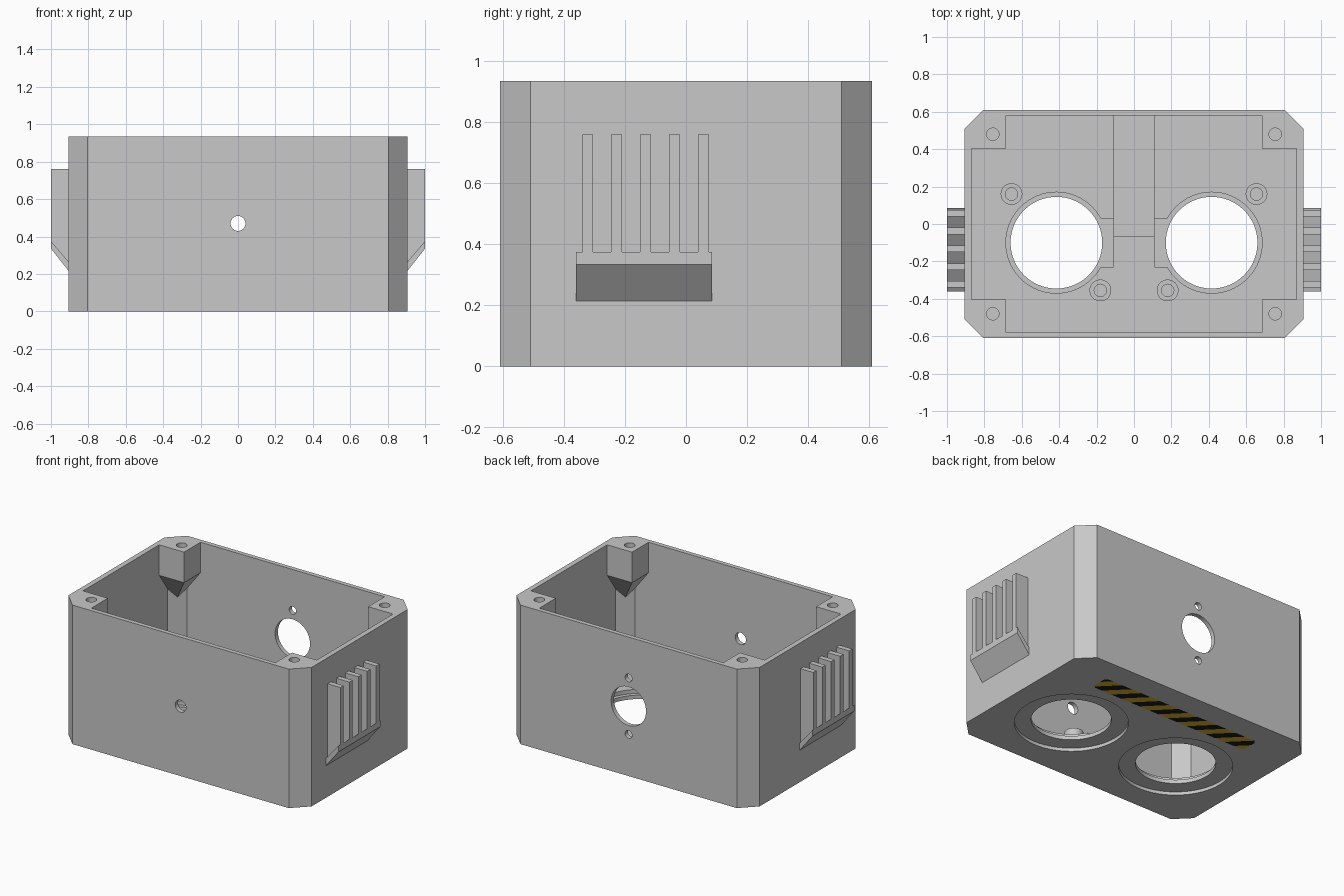
import bpy, bmesh
from math import sin, cos, tau, radians
from mathutils import Vector

if "Cube" in bpy.data.objects:
    bpy.data.objects.remove(bpy.data.objects["Cube"], do_unlink=True)


def material(name, rgb):
    m = bpy.data.materials.new(name)
    m.use_nodes = True
    m.diffuse_color = (*rgb, 1)
    m.node_tree.nodes["Principled BSDF"].inputs["Base Color"].default_value = (*rgb, 1)
    return m


GREY = material("grey_plastic", (0.58, 0.58, 0.58))
YELLOW = material("warning_yellow", (0.7, 0.45, 0.03))
BLACK = material("warning_black", (0.01, 0.01, 0.01))


def finish(name, bm, mats=(GREY,)):
    bmesh.ops.recalc_face_normals(bm, faces=bm.faces)
    mesh = bpy.data.meshes.new(name)
    bm.to_mesh(mesh)
    bm.free()
    for m in mats:
        mesh.materials.append(m)
    ob = bpy.data.objects.new(name, mesh)
    bpy.context.collection.objects.link(ob)
    return ob


def prism_bm(pts, lo, hi, axis="z"):
    """Extrude a flat outline along z (points are x, y) or y (points are x, z)."""
    bm = bmesh.new()
    place = (lambda p, h: (p[0], p[1], h)) if axis == "z" else (lambda p, h: (p[0], h, p[1]))
    face = bm.faces.new([bm.verts.new(place(p, lo)) for p in pts])
    grown = bmesh.ops.extrude_face_region(bm, geom=[face])["geom"]
    move = Vector(place((0, 0), hi - lo))
    bmesh.ops.translate(bm, vec=move, verts=[v for v in grown if isinstance(v, bmesh.types.BMVert)])
    return bm


def prism(name, pts, lo, hi, axis="z"):
    return finish(name, prism_bm(pts, lo, hi, axis))


def circle(a, b, r, n=48):
    return [(a + r * cos(tau * i / n), b + r * sin(tau * i / n)) for i in range(n)]


def rect(x0, x1, y0, y1):
    return [(x0, y0), (x1, y0), (x1, y1), (x0, y1)]


def octagon(x, y, c):
    """Rectangle of half sizes x, y with corners cut by c."""
    return [(x - c, -y), (x, c - y), (x, y - c), (x - c, y),
            (c - x, y), (-x, y - c), (-x, c - y), (c - x, -y)]


def cut(ob, cutters):
    """Subtract the cutters, bake the result and remove them."""
    for c in cutters:
        c.hide_render = True
        mod = ob.modifiers.new("cut", "BOOLEAN")
        mod.operation, mod.solver, mod.object = "DIFFERENCE", "EXACT", c
    dg = bpy.context.evaluated_depsgraph_get()
    mesh = bpy.data.meshes.new_from_object(ob.evaluated_get(dg))
    ob.modifiers.clear()
    ob.data = mesh
    for c in cutters:
        bpy.data.objects.remove(c, do_unlink=True)


def smooth(ob):
    bpy.ops.object.select_all(action="DESELECT")
    ob.select_set(True)
    bpy.context.view_layer.objects.active = ob
    bpy.ops.object.shade_smooth_by_angle(angle=radians(30))


TOP, FLOOR, HOLE_Z = 0.935, 0.075, 0.47
SPEAKER_X, SPEAKER_Y = 0.415, -0.1
CORNERS = [(sx, sy) for sx in (-1, 1) for sy in (-1, 1)]

# Cavity, leaving a tapered screw post in each corner
cavity = prism("cavity", octagon(0.87, 0.58, 0.085), FLOOR, 1.1)
posts = []
for sx, sy in CORNERS:
    bm = bmesh.new()
    for x, y in rect(0.685, 0.95, 0.405, 0.65):
        for z in (0.73, 1.2):
            bm.verts.new((sx * x, sy * y, z))
    bm.verts.new((sx * 0.838, sy * 0.548, 0.53))
    bmesh.ops.convex_hull(bm, input=bm.verts)
    posts.append(finish("post_form", bm))
cut(cavity, posts)

# Openings in the housing
STRIP = octagon(0.6, 0.065, 0.02)
strip_pts = [(x, y + 0.385) for x, y in STRIP]
cutters = [cavity, prism("strip_pocket", strip_pts, -0.1, 0.004)]
for sx, sy in CORNERS:
    cutters.append(prism("screw_hole", circle(sx * 0.755, sy * 0.48, 0.033, 24), 0.76, 1.1))
for s in (-1, 1):
    cx = s * SPEAKER_X
    cutters += [
        prism("speaker_hole", circle(cx, SPEAKER_Y, 0.245, 64), -0.1, 0.12),
        prism("inner_seat", circle(cx, SPEAKER_Y, 0.27, 64), 0.048, 0.13),
        prism("outer_seat", circle(cx, SPEAKER_Y, 0.348, 64), -0.1, 0.022),
        prism("seat_notch", [(s * x, y) for x, y in rect(0.11, 0.3, -0.23, 0.03)], 0.048, 0.14),
    ]
cutters.append(prism("front_hole", circle(0, HOLE_Z, 0.04, 32), -0.8, -0.5, "y"))
cutters.append(prism("back_hole", circle(0, HOLE_Z, 0.13), 0.5, 0.8, "y"))
for s in (-1, 1):
    cutters.append(prism("back_screw_hole", circle(0, HOLE_Z + s * 0.19, 0.026, 24), 0.5, 0.8, "y"))

housing = prism("housing", octagon(0.905, 0.61, 0.1), 0, TOP)
cut(housing, cutters)
smooth(housing)

# Raised pad on the floor, running to the back wall
prism("floor_pad", rect(-0.11, 0.11, -0.07, 0.59), FLOOR - 0.01, FLOOR + 0.025)

# Screw bosses around the speaker openings
for s in (-1, 1):
    for x, y in ((0.655, 0.16), (0.18, -0.355)):
        boss = prism("speaker_boss", circle(s * x, y, 0.058, 32), FLOOR - 0.01, 0.13)
        cut(boss, [prism("boss_hole", circle(s * x, y, 0.033, 24), FLOOR - 0.1, 0.3)])
        smooth(boss)

# Side vents: sloped scoop and five fins on each side
SCOOP = [(0.9, 0.209), (1.0, 0.335), (1.0, 0.375), (0.9, 0.259)]
FIN = [(0.9, 0.24), (1.0, 0.36), (1.0, 0.76), (0.9, 0.76)]
for s, side in ((1, "left"), (-1, "right")):
    prism(side + "_vent_scoop", [(s * x, z) for x, z in SCOOP], -0.36, 0.085, "y")
    for i in range(5):
        y = -0.34 + i * 0.095
        prism(side + "_vent_fin", [(s * x, z) for x, z in FIN], y, y + 0.035, "y")

# Warning strip set flush in the underside, split into diagonal stripes
bm = prism_bm(strip_pts, 0, 0.004)
STEP, START = 0.075, -0.28
for i in range(26):
    bmesh.ops.bisect_plane(bm, geom=bm.verts[:] + bm.edges[:] + bm.faces[:],
                           plane_co=(START + i * STEP, 0, 0), plane_no=(1, 1, 0))
for f in bm.faces:
    c = f.calc_center_median()
    f.material_index = int((c.x + c.y - START) // STEP) % 2
finish("warning_strip", bm, (YELLOW, BLACK))
